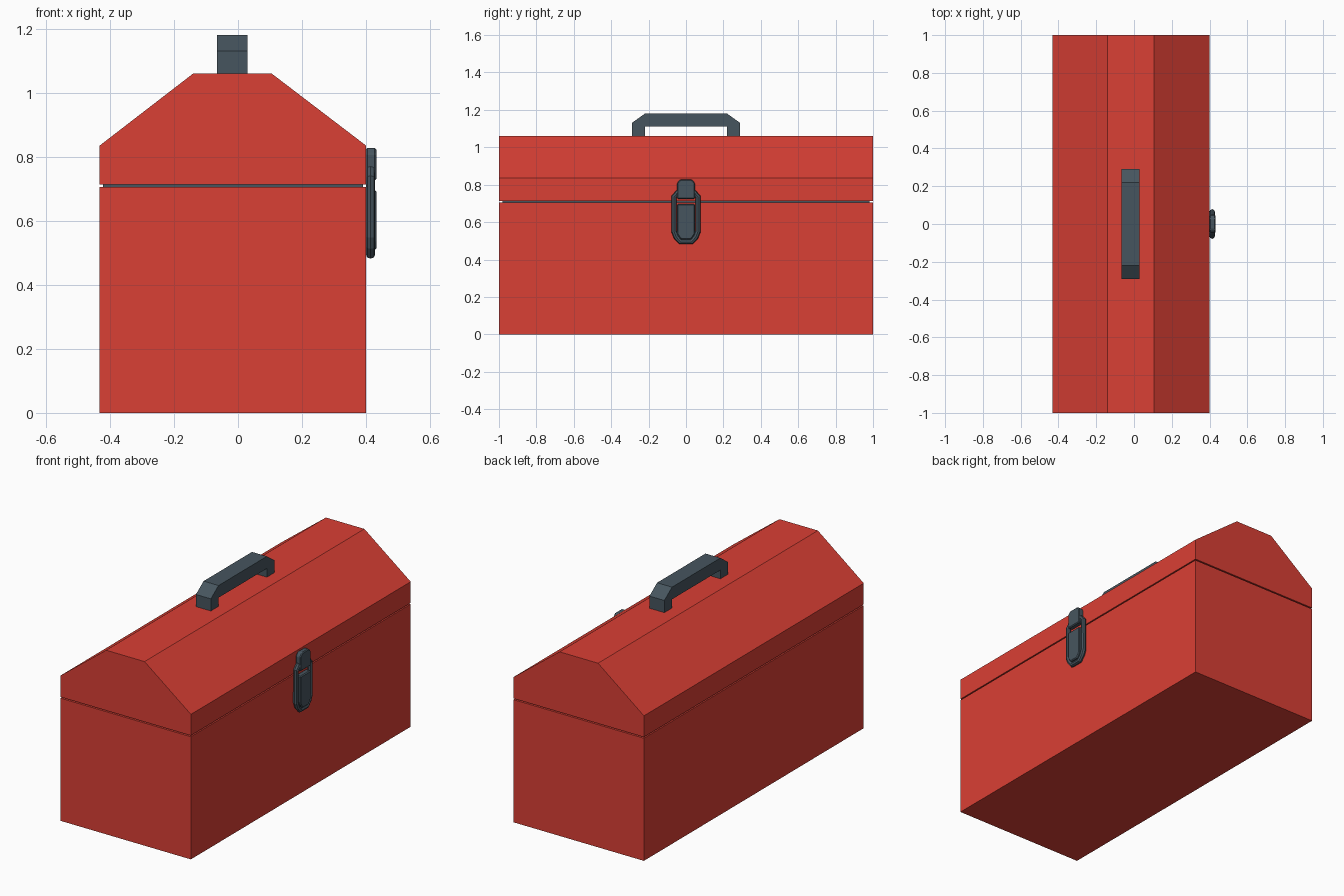
import bpy, bmesh
from mathutils import Vector

if "Cube" in bpy.data.objects:
    bpy.data.objects.remove(bpy.data.objects["Cube"])


def material(name, color):
    m = bpy.data.materials.new(name)
    m.diffuse_color = (*color, 1)
    m.use_nodes = True
    m.node_tree.nodes["Principled BSDF"].inputs["Base Color"].default_value = m.diffuse_color
    return m


RED = material("red_paint", (0.70, 0.05, 0.035))
STEEL = material("dark_steel", (0.062, 0.091, 0.114))


def prism(name, profile, axis, lo, hi, mat, bevel=0):
    """Extrude a 2D profile along axis: 'x' takes (y, z), 'y' takes (x, z)."""
    bm = bmesh.new()
    place = (lambda p: (lo, *p)) if axis == "x" else (lambda p: (p[0], lo, p[1]))
    face = bm.faces.new([bm.verts.new(place(p)) for p in profile])
    ext = bmesh.ops.extrude_face_region(bm, geom=[face])
    verts = [g for g in ext["geom"] if isinstance(g, bmesh.types.BMVert)]
    step = Vector((hi - lo, 0, 0) if axis == "x" else (0, hi - lo, 0))
    bmesh.ops.translate(bm, verts=verts, vec=step)
    bmesh.ops.recalc_face_normals(bm, faces=bm.faces)
    mesh = bpy.data.meshes.new(name)
    bm.to_mesh(mesh)
    bm.free()
    mesh.materials.append(mat)
    obj = bpy.data.objects.new(name, mesh)
    bpy.context.collection.objects.link(obj)
    if bevel:
        mod = obj.modifiers.new("bevel", "BEVEL")
        mod.width, mod.segments = bevel, 1
    return obj


def rect(a0, a1, z0, z1):
    return [(a0, z0), (a1, z0), (a1, z1), (a0, z1)]


def mirrored(half):
    """Complete a symmetric outline from its positive half, listed bottom to top."""
    return half + [(-y, z) for y, z in reversed(half) if y > 0]


# Box, inset seam and sloped lid
BACK, FRONT = -0.432, 0.40
prism("box", rect(BACK, FRONT, 0, 0.706), "y", -1, 1, RED)
prism("seam", rect(BACK + 0.01, FRONT - 0.01, 0.70, 0.72), "y", -0.98, 0.98, STEEL)
prism("lid", [(BACK, 0.713), (FRONT, 0.713), (FRONT, 0.835), (0.105, 1.06),
              (-0.14, 1.06), (BACK, 0.835)], "y", -1, 1, RED)

# Carrying handle
prism("handle", [(-0.29, 1.06), (-0.29, 1.13), (-0.22, 1.18), (0.22, 1.18),
                 (0.29, 1.13), (0.29, 1.06), (0.22, 1.06), (0.22, 1.11),
                 (-0.22, 1.11), (-0.22, 1.06)], "x", -0.065, 0.03, STEEL)

# Latch wire loop
path = mirrored([(0.03, 0.495), (0.052, 0.52), (0.064, 0.55), (0.064, 0.735), (0.045, 0.757)])
curve = bpy.data.curves.new("latch_loop", "CURVE")
curve.dimensions = "3D"
curve.bevel_depth, curve.bevel_resolution = 0.0145, 2
spline = curve.splines.new("POLY")
spline.points.add(len(path) - 1)
for pt, (y, z) in zip(spline.points, path):
    pt.co = (0.414, y, z, 1)
spline.use_cyclic_u = True
spline.use_smooth = False
curve.materials.append(STEEL)
loop = bpy.data.objects.new("latch_loop", curve)
bpy.context.collection.objects.link(loop)

# Latch hook on the lid and lever plate on the box
prism("latch_hook", mirrored([(0.047, 0.725), (0.047, 0.81), (0.03, 0.828)]),
      "x", FRONT, 0.432, STEEL, 0.005)
prism("latch_lever", mirrored([(0.028, 0.508), (0.047, 0.535), (0.047, 0.697)]),
      "x", FRONT, 0.432, STEEL, 0.005)
